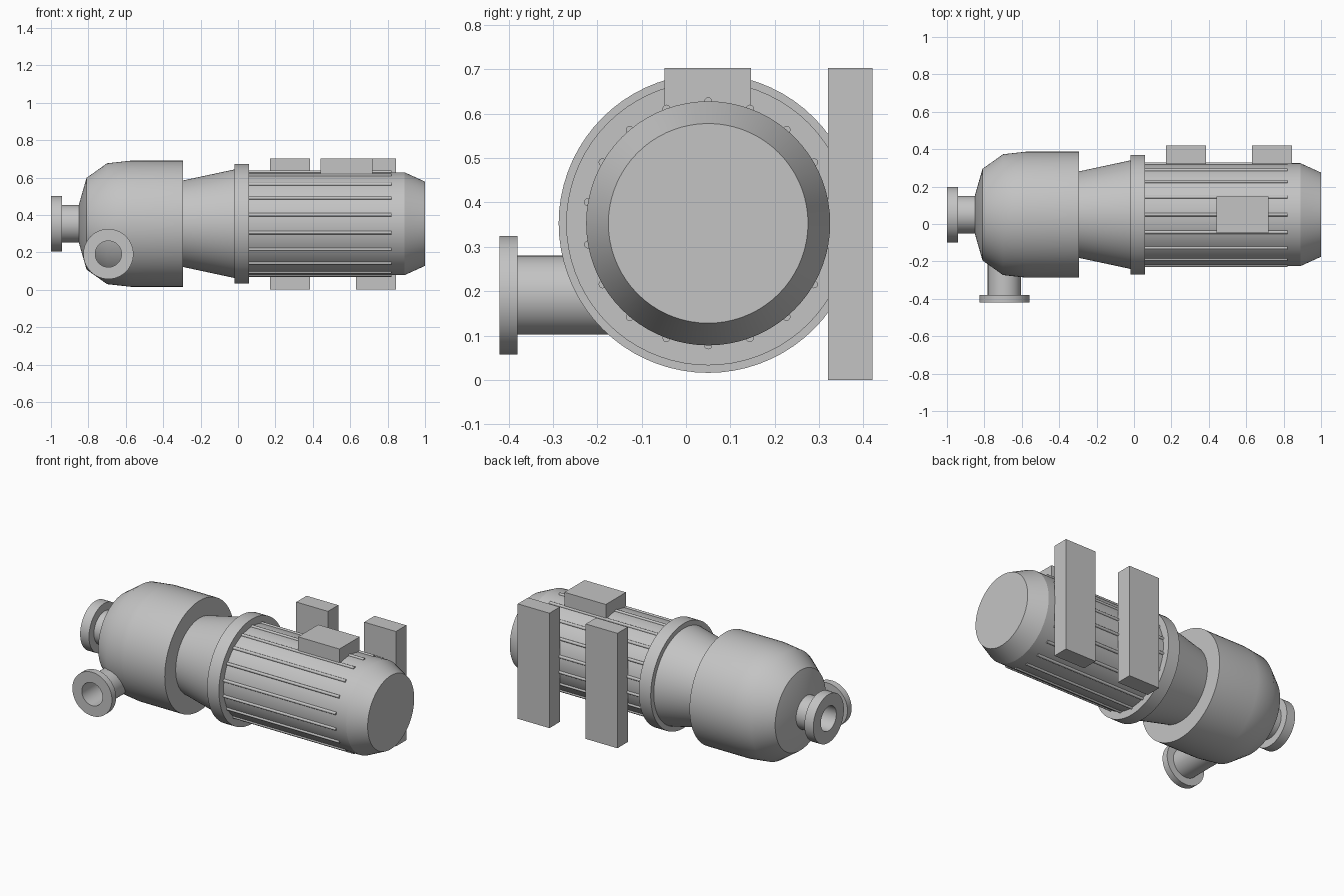
import bpy, math
from mathutils import Matrix, Vector

cube = bpy.data.objects.get("Cube")
if cube:
    bpy.data.objects.remove(cube, do_unlink=True)

AXIS_Y, AXIS_Z = 0.05, 0.353

grey = bpy.data.materials.new("machine grey")
grey.use_nodes = True
colour = (0.55, 0.55, 0.55, 1)
grey.diffuse_color = colour
grey.node_tree.nodes["Principled BSDF"].inputs["Base Color"].default_value = colour


def add_mesh(name, verts, faces, smooth_angle=None):
    mesh = bpy.data.meshes.new(name)
    mesh.from_pydata(verts, [], faces)
    mesh.materials.append(grey)
    obj = bpy.data.objects.new(name, mesh)
    bpy.context.collection.objects.link(obj)
    if smooth_angle:
        bpy.ops.object.select_all(action="DESELECT")
        obj.select_set(True)
        bpy.context.view_layer.objects.active = obj
        bpy.ops.object.shade_smooth_by_angle(angle=math.radians(smooth_angle))
    return obj


def turned(name, profile, matrix, closed=False, segments=72, angle=22):
    """Spin (distance, radius) points around local x; closed joins last to first."""
    verts, faces = [], []
    for d, r in profile:
        for i in range(segments):
            a = math.tau * i / segments
            verts.append(matrix @ Vector((d, r * math.cos(a), r * math.sin(a))))
    n = len(profile)
    for k in range(n if closed else n - 1):
        a, b = k * segments, (k + 1) % n * segments
        for i in range(segments):
            j = (i + 1) % segments
            faces.append((a + i, b + i, b + j, a + j))
    if not closed:
        faces.append(tuple(range(segments)))
        faces.append(tuple(reversed(range((n - 1) * segments, n * segments))))
    return add_mesh(name, verts, faces, angle)


def box(name, low, high):
    verts = [(x, y, z) for x in (low[0], high[0])
             for y in (low[1], high[1]) for z in (low[2], high[2])]
    faces = [(0, 1, 3, 2), (4, 6, 7, 5), (0, 4, 5, 1),
             (2, 3, 7, 6), (0, 2, 6, 4), (1, 5, 7, 3)]
    return add_mesh(name, verts, faces)


def flanged_pipe(name, length, flange, bore, pipe_r, flange_r, matrix):
    """Hollow pipe starting with a flange at distance 0."""
    turned(name, [(0, bore), (0, flange_r), (flange, flange_r),
                  (flange, pipe_r), (length, pipe_r), (length, bore)], matrix, closed=True)


axis = Matrix.Translation((0, AXIS_Y, AXIS_Z))

# Pump casing, adapter and motor along the shaft
turned("pump_casing", [(-0.85, 0.105), (-0.81, 0.245), (-0.70, 0.323), (-0.575, 0.337),
                       (-0.295, 0.337)], axis, angle=32)
turned("adapter_cone", [(-0.30, 0.23), (-0.015, 0.291)], axis)
turned("motor_flange", [(-0.02, 0.32), (0.06, 0.32)], axis)
turned("motor_body", [(0.05, 0.275), (0.89, 0.275), (1.0, 0.225)], axis)

# Round cooling ribs on the motor
for i in range(18):
    a = math.tau * i / 18 + math.pi / 2
    place = axis @ Matrix.Translation((0, 0.275 * math.cos(a), 0.275 * math.sin(a)))
    turned(f"cooling_rib_{i + 1}", [(0.05, 0.009), (0.82, 0.009)], place, segments=12, angle=40)

# Inlet along the shaft and outlet towards the front
flanged_pipe("inlet_pipe", 0.16, 0.06, 0.075, 0.10, 0.148,
             Matrix.Translation((-1.0, AXIS_Y, AXIS_Z)))
flanged_pipe("outlet_pipe", 0.32, 0.04, 0.07, 0.089, 0.134,
             Matrix.Translation((-0.693, -0.42, 0.191)) @ Matrix.Rotation(math.pi / 2, 4, "Z"))

# Terminal box and mounting feet
box("terminal_box", (0.44, -0.048, 0.58), (0.72, 0.147, 0.703))
for name, x in (("inner", 0.17), ("outer", 0.63)):
    box(f"mounting_foot_{name}", (x, 0.32, 0), (x + 0.215, 0.42, 0.703))
